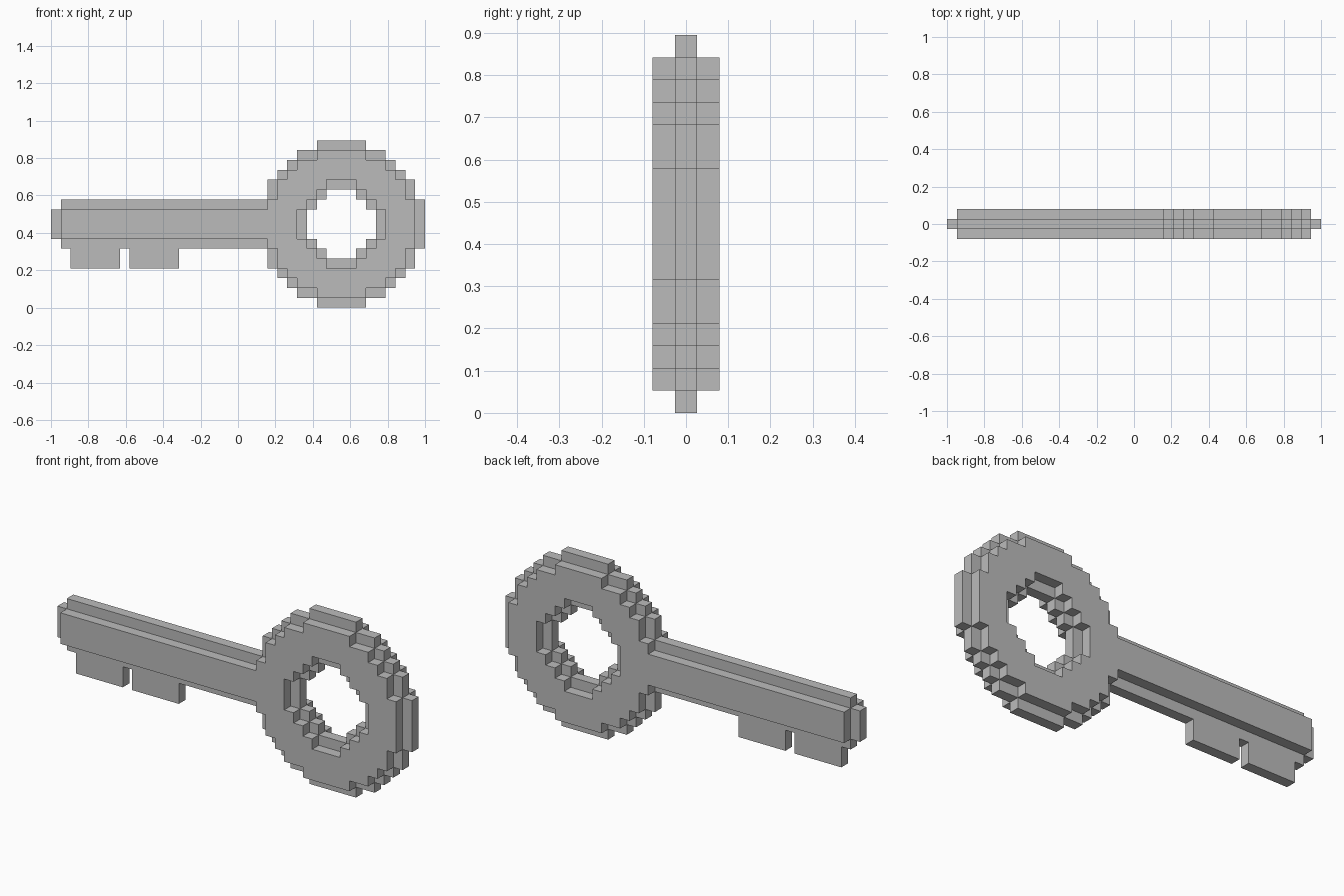
import bpy, bmesh, math
from mathutils import Vector

cube = bpy.data.objects.get("Cube")
if cube:
    bpy.data.objects.remove(cube, do_unlink=True)

U = 2 / 38                      # edge of one block
BOW_X, MID_Z = 29, 8            # centre block of the ring

metal = bpy.data.materials.new("grey metal")
metal.use_nodes = True
grey = (0.5, 0.5, 0.5, 1)
metal.diffuse_color = grey
metal.node_tree.nodes["Principled BSDF"].inputs["Base Color"].default_value = grey


def disc(reach):
    """Stepped disc: reach[d] is how far the row d above or below centre extends."""
    return {(BOW_X + i, MID_Z + s * d)
            for d, r in enumerate(reach) for s in (-1, 1) for i in range(-r, r + 1)}


def rect(x0, x1, z0, z1):
    return {(x, z) for x in range(x0, x1) for z in range(z0, z1)}


# Flat silhouettes of the parts
bow = disc([8, 8, 8, 7, 7, 6, 5, 4, 2]) - disc([3, 3, 2, 1])
shaft = (rect(1, 22, 6, 11) | rect(0, 1, 7, 10)) - bow
teeth = rect(2, 7, 4, 6) | rect(8, 13, 4, 6)

# Front and back layers are the body pulled in by one block
body = bow | shaft
plate = {(x, z) for x, z in body
         if {(x - 1, z), (x + 1, z), (x, z - 1), (x, z + 1)} <= body}
solid = {(x, 0, z) for x, z in body | teeth}
solid |= {(x, y, z) for x, z in plate for y in (-1, 1)}


def build(name, area):
    """Skin the blocks over an area, leaving out faces between blocks."""
    bm = bmesh.new()
    for cell in sorted(solid):
        if (cell[0], cell[2]) not in area:
            continue
        centre = Vector((cell[0] - 18.5, cell[1], cell[2] + 0.5))
        for axis in range(3):
            for sign in (-1, 1):
                n = Vector((0, 0, 0))
                n[axis] = sign
                if tuple(int(c + k) for c, k in zip(cell, n)) in solid:
                    continue
                a = Vector((0, 0, 0))
                a[(axis + 1) % 3] = 1
                b = n.cross(a)
                corners = (-a - b, a - b, a + b, b - a)
                bm.faces.new([bm.verts.new((centre + (n + c) / 2) * U) for c in corners])
    bmesh.ops.remove_doubles(bm, verts=bm.verts, dist=U / 100)
    bmesh.ops.dissolve_limit(bm, angle_limit=math.radians(1),
                             verts=bm.verts, edges=bm.edges)
    mesh = bpy.data.meshes.new(name)
    bm.to_mesh(mesh)
    bm.free()
    mesh.materials.append(metal)
    bpy.context.collection.objects.link(bpy.data.objects.new(name, mesh))


build("key_bow", bow)
build("key_shaft", shaft)
build("key_teeth", teeth)
